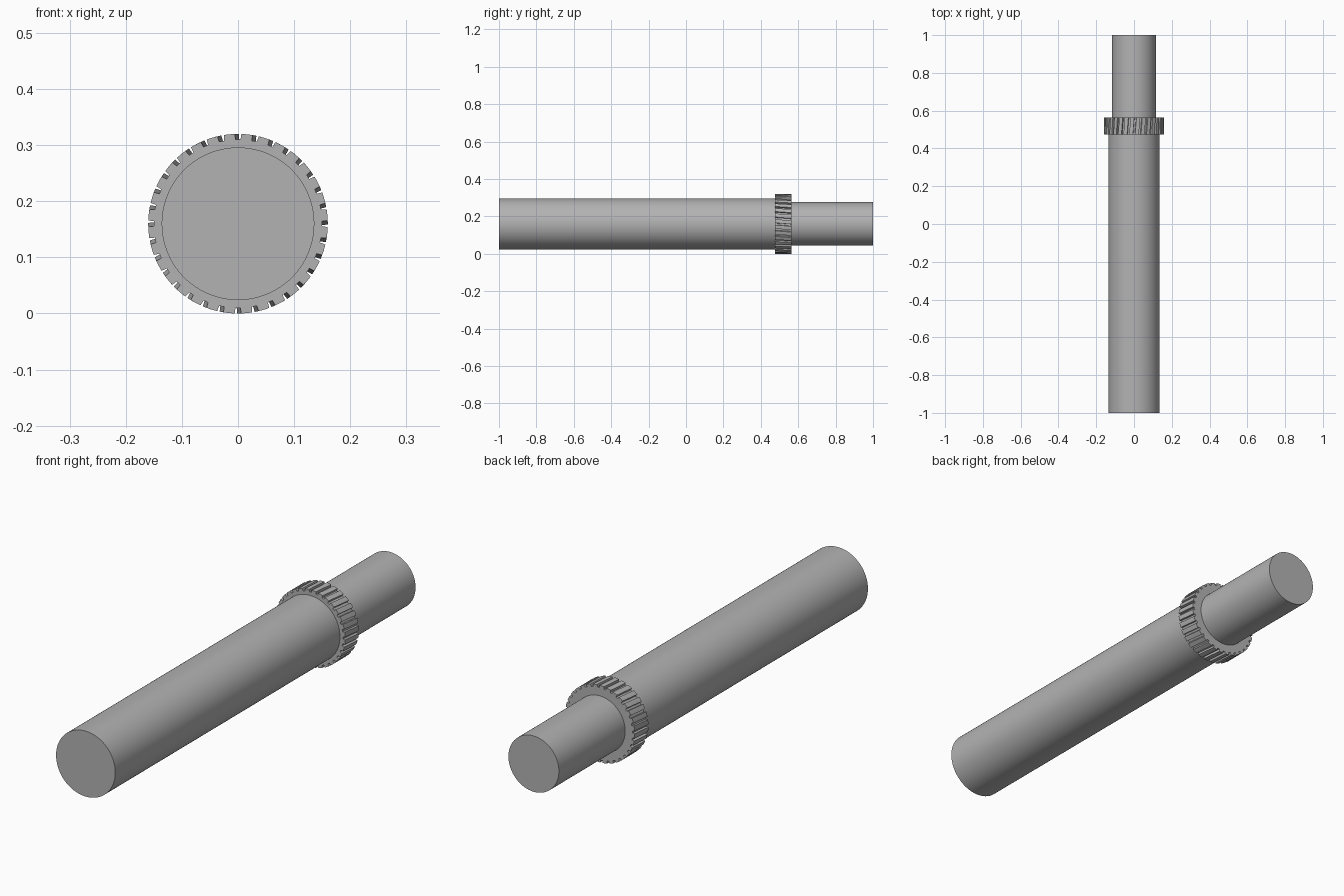
import bpy, bmesh, math

cube = bpy.data.objects.get("Cube")
if cube:
    bpy.data.objects.remove(cube, do_unlink=True)

AXIS_Z = 0.16
TEETH = 32
COLLAR_FRONT, COLLAR_BACK = 0.475, 0.565
TWIST = 0.045  # radians of helical lead across the collar

steel = bpy.data.materials.new("grey steel")
steel.use_nodes = True
steel.diffuse_color = (0.45, 0.45, 0.45, 1)
steel.node_tree.nodes["Principled BSDF"].inputs["Base Color"].default_value = (0.45, 0.45, 0.45, 1)


def loft(name, rings, closed):
    """Skin rings of (radius, angle, y) points along the y axis."""
    bm = bmesh.new()
    loops = [[bm.verts.new((r * math.cos(a), y, AXIS_Z + r * math.sin(a)))
              for r, a, y in ring] for ring in rings]
    pairs = list(zip(loops, loops[1:]))
    if closed:
        pairs.append((loops[-1], loops[0]))
    else:
        bm.faces.new(loops[0])
        bm.faces.new(loops[-1])
    for lower, upper in pairs:
        n = len(lower)
        for i in range(n):
            j = (i + 1) % n
            bm.faces.new((lower[i], lower[j], upper[j], upper[i]))
    bmesh.ops.recalc_face_normals(bm, faces=bm.faces)
    mesh = bpy.data.meshes.new(name)
    bm.to_mesh(mesh)
    bm.free()
    mesh.materials.append(steel)
    obj = bpy.data.objects.new(name, mesh)
    bpy.context.collection.objects.link(obj)
    bpy.ops.object.select_all(action="DESELECT")
    obj.select_set(True)
    bpy.context.view_layer.objects.active = obj
    bpy.ops.object.shade_smooth_by_angle(angle=math.radians(30))
    return obj


# Stepped shaft: thick front length, thinner rear journal
def circle(radius, y, count=128):
    return [(radius, math.tau * i / count, y) for i in range(count)]


loft("stepped_shaft", [circle(0.136, -1), circle(0.136, 0.5),
                       circle(0.116, 0.5), circle(0.116, 1)], closed=False)

# Toothed collar: flat-topped teeth with narrow, slightly helical grooves
TOOTH = [(0, 0.16), (0.21, 0.16), (0.42, 0.16), (0.63, 0.16), (0.67, 0.15), (0.97, 0.15)]
pitch = math.tau / TEETH


def collar_ring(t, inner=None):
    y = COLLAR_FRONT + t * (COLLAR_BACK - COLLAR_FRONT)
    return [(inner or r, math.pi / 2 + (k + f - 0.82) * pitch - t * TWIST, y)
            for k in range(TEETH) for f, r in TOOTH]


sections = [collar_ring(i / 4) for i in range(5)]
loft("toothed_collar", sections + [collar_ring(1, 0.115), collar_ring(0, 0.115)], closed=True)
